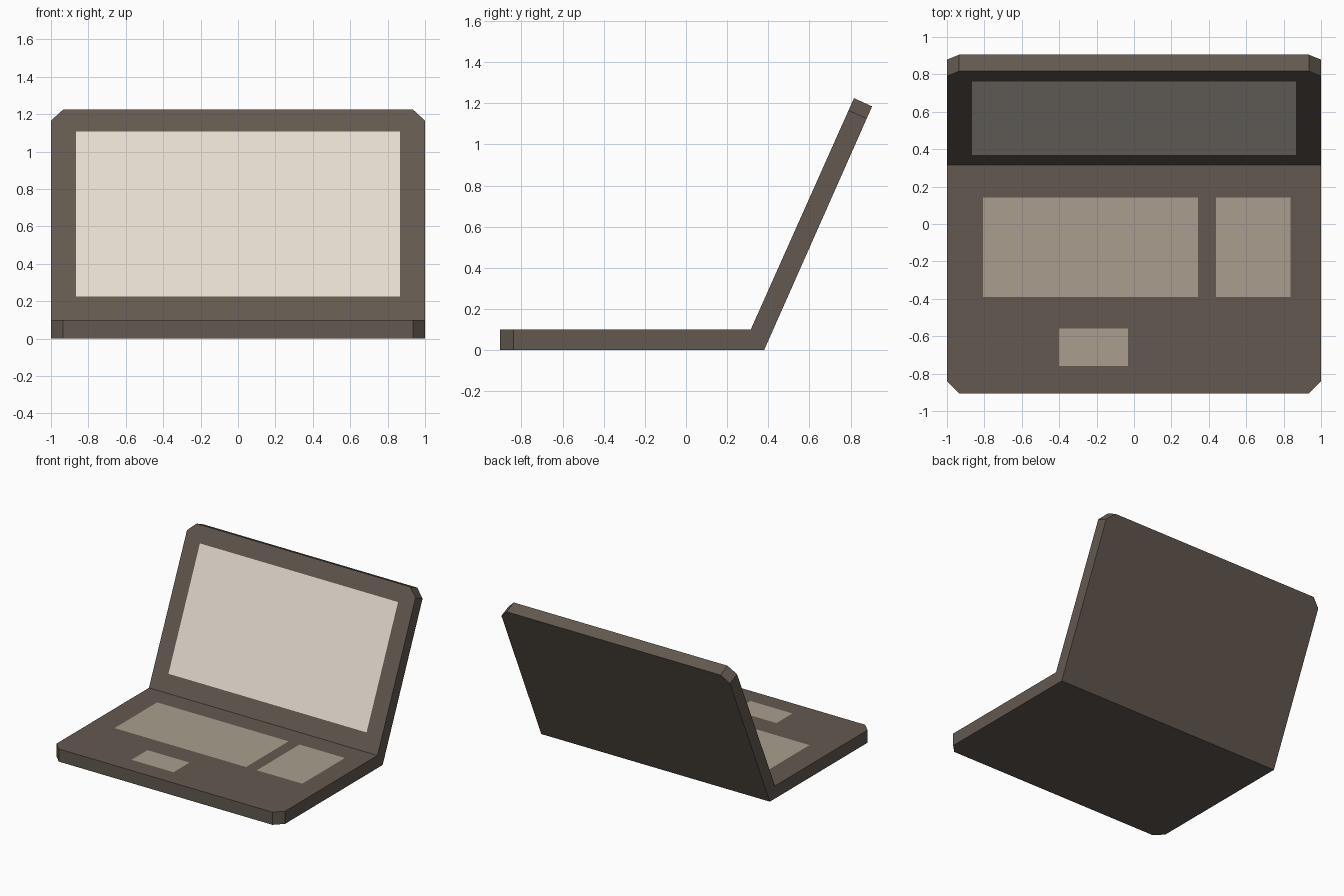
import bpy
import bmesh
from mathutils import Vector

if "Cube" in bpy.data.objects:
    bpy.data.objects.remove(bpy.data.objects["Cube"])

CORNER = 0.065          # corner chamfer
LIFT = 0.002            # inlays sit just above the shell


def material(name, rgb):
    mat = bpy.data.materials.new(name)
    mat.diffuse_color = (*rgb, 1)
    mat.use_nodes = True
    mat.node_tree.nodes["Principled BSDF"].inputs["Base Color"].default_value = mat.diffuse_color
    return mat


def add_object(name, bm, mat):
    mesh = bpy.data.meshes.new(name)
    bm.to_mesh(mesh)
    bm.free()
    mesh.materials.append(mat)
    obj = bpy.data.objects.new(name, mesh)
    bpy.context.collection.objects.link(obj)
    return obj


def inlay(name, start, end, x_range, t_range, mat):
    """Flat panel on the inner surface running from start to end in (y, z)."""
    a, b = Vector((0, *start)), Vector((0, *end))
    along = (b - a).normalized()
    across = Vector((1, 0, 0))
    base = a + across.cross(along) * LIFT
    (x0, x1), (t0, t1) = x_range, t_range
    bm = bmesh.new()
    bm.faces.new([bm.verts.new(base + across * x + along * t)
                  for x, t in ((x0, t0), (x1, t0), (x1, t1), (x0, t1))])
    return add_object(name, bm, mat)


shell_mat = material("dark_casing", (0.125, 0.10, 0.08))
key_mat = material("key_panel", (0.40, 0.345, 0.275))
screen_mat = material("screen_panel", (0.78, 0.71, 0.62))

# Shell: folded side profile (y, z) swept across the width
front_low, hinge_out, tip_back = (-0.905, 0), (0.38, 0), (0.905, 1.185)
tip_front, hinge_in, front_top = (0.817, 1.225), (0.315, 0.1), (-0.905, 0.1)
profile = [front_low, hinge_out, tip_back, tip_front, hinge_in, front_top]

bm = bmesh.new()
side = bm.faces.new([bm.verts.new((-1, y, z)) for y, z in profile])
swept = bmesh.ops.extrude_face_region(bm, geom=[side])["geom"]
bmesh.ops.translate(bm, vec=(2, 0, 0),
                    verts=[v for v in swept if isinstance(v, bmesh.types.BMVert)])
bmesh.ops.recalc_face_normals(bm, faces=bm.faces)

# Chamfer the four free corners at the front edge and the lid tip
corners = [e for e in bm.edges
           if abs(e.verts[0].co.x - e.verts[1].co.x) < 1e-4
           and (all(v.co.y < -0.9 for v in e.verts)
                or all(v.co.z > 1.1 for v in e.verts))]
bmesh.ops.bevel(bm, geom=corners, offset=CORNER, segments=1,
                affect='EDGES', clamp_overlap=True)
add_object("laptop_shell", bm, shell_mat)

# Screen on the lid
inlay("screen", hinge_in, tip_front, (-0.867, 0.867), (0.137, 1.102), screen_mat)

# Key areas and touchpad on the base, placed by y measured from the front edge
for name, xs, ys in (("keyboard", (-0.808, 0.343), (-0.39, 0.143)),
                     ("number_pad", (0.438, 0.836), (-0.39, 0.143)),
                     ("touchpad", (-0.40, -0.032), (-0.76, -0.56))):
    ts = [y - front_top[0] for y in ys]
    inlay(name, front_top, hinge_in, xs, ts, key_mat)
